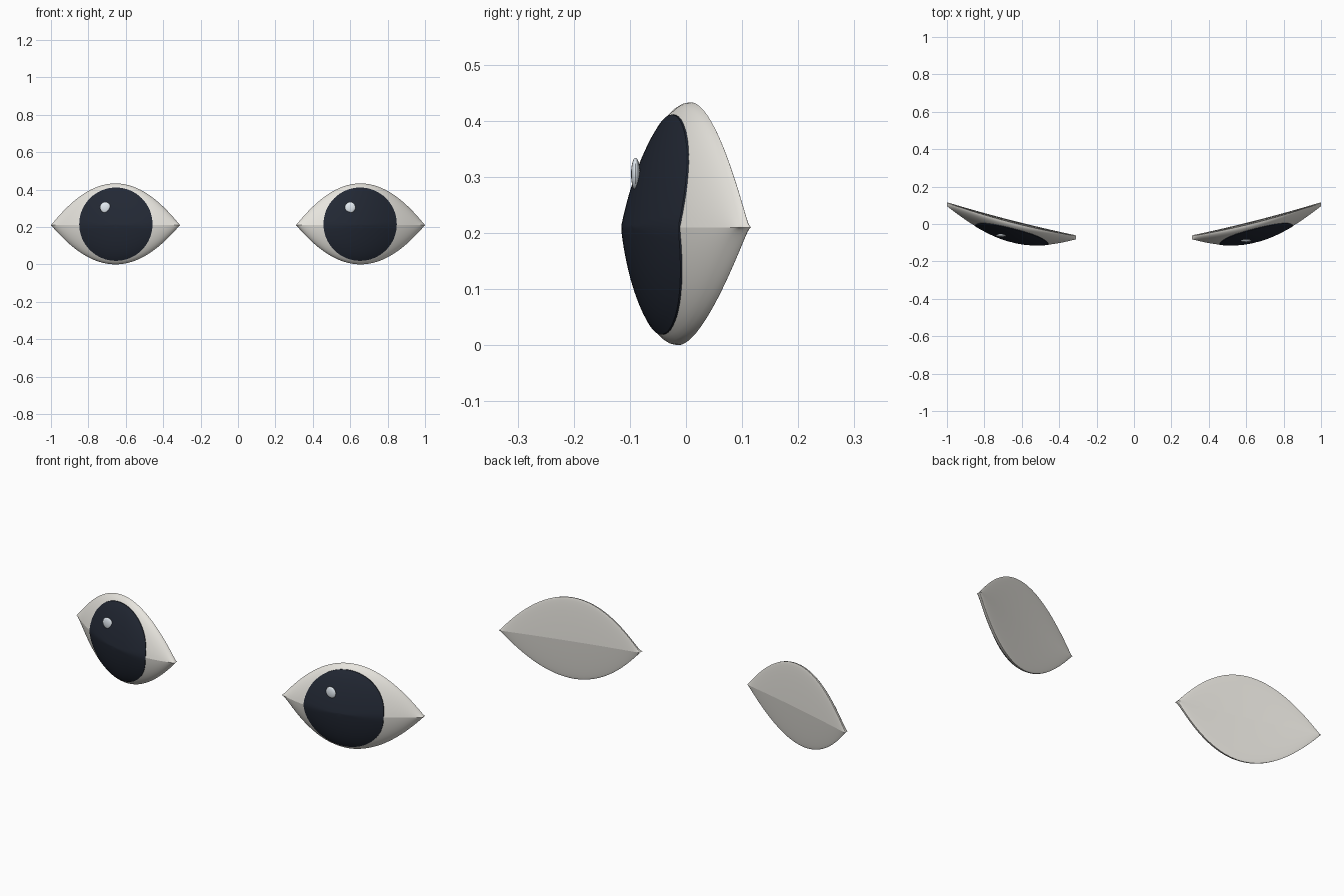
import bpy, bmesh, math

if "Cube" in bpy.data.objects:
    bpy.data.objects.remove(bpy.data.objects["Cube"])

CX, HALF, ZC = 0.655, 0.345, 0.21      # eye centre, half width, corner height
UP, DOWN = 0.223, 0.21                 # lid heights above and below the corners


def section(s):
    """Back ridge y, thickness and lid scale at s in -1..1 across the eye."""
    k = max(0.0, 1 - s * s)
    return 0.02 + 0.0885 * s + 0.008 * s * s, 0.022 + 0.093 * k ** 1.1, k ** 1.03


def surface_y(s, u, front):
    """Depth at s across and u (-1..1) from lower to upper lid."""
    back, thick, k = section(s)
    rim = back - 0.2 * thick
    a = min(1.0, abs(u))
    arc = 1 - math.sqrt(1 - a * a)
    tilt = 0.05 * u * k * UP
    if front:
        mid = back - thick
        return mid + (rim - mid) * (0.35 * a + 0.65 * arc) + tilt
    return back + (rim - back) * (0.7 * a + 0.3 * arc) + tilt


def front_y(x, z):
    s = (x - CX) / HALF
    h = section(s)[2] * (UP if z > ZC else DOWN)
    return surface_y(s, (z - ZC) / h, True)


def material(name, rgb):
    m = bpy.data.materials.new(name)
    m.diffuse_color = (*rgb, 1)
    m.use_nodes = True
    m.node_tree.nodes["Principled BSDF"].inputs["Base Color"].default_value = m.diffuse_color
    return m


def finish(bm, name, mat):
    bmesh.ops.remove_doubles(bm, verts=bm.verts, dist=1e-5)
    bmesh.ops.recalc_face_normals(bm, faces=bm.faces)
    me = bpy.data.meshes.new(name)
    bm.to_mesh(me)
    bm.free()
    me.materials.append(mat)
    ob = bpy.data.objects.new(name, me)
    bpy.context.collection.objects.link(ob)
    bpy.ops.object.select_all(action='DESELECT')
    ob.select_set(True)
    bpy.context.view_layer.objects.active = ob
    bpy.ops.object.shade_smooth_by_angle(angle=math.radians(35))
    return ob


def bridge(bm, a, b):
    n = len(a)
    for i in range(n):
        bm.faces.new((a[i], a[(i + 1) % n], b[(i + 1) % n], b[i]))


# almond eyeball: lens sections swept from corner to corner
def eyeball(side, name, mat, stations=48, ring=48):
    bm = bmesh.new()
    prev = None
    for i in range(stations + 1):
        s = -math.cos(math.pi * i / stations)
        k = section(s)[2]
        loop = []
        for j in range(ring):
            a = 2 * math.pi * j / ring
            u = math.sin(a)
            z = ZC + u * k * (UP if u > 0 else DOWN)
            y = surface_y(s, u, math.cos(a) >= 0)
            loop.append(bm.verts.new((side * (CX + HALF * s), y, z)))
        if prev:
            bridge(bm, prev, loop)
        prev = loop
    # hard crease running between the two corners
    for e in bm.edges:
        if all(abs(v.co.z - ZC) < 1e-6 for v in e.verts):
            e.smooth = False
    return finish(bm, name, mat)


# round iris draped over the front surface, with a short edge sunk into it
def iris(side, name, mat, r=0.196, rings=14, n=64):
    bm = bmesh.new()
    cx, cz = 0.653, 0.215
    prev = None
    for i in range(rings + 2):
        q = r * min(1, max(i, 0.02) / rings)
        lift = -0.003 if i <= rings else 0.004
        loop = []
        for j in range(n):
            a = 2 * math.pi * j / n
            x, z = cx + q * math.cos(a), cz + q * math.sin(a)
            loop.append(bm.verts.new((side * x, front_y(x, z) + lift, z)))
        if prev:
            bridge(bm, prev, loop)
        else:
            bm.faces.new(loop)
        prev = loop
    return finish(bm, name, mat)


# small flattened glint, on the same side of both eyes
def glint(side, name, mat):
    x, z = side * CX - 0.055, 0.305
    bm = bmesh.new()
    bmesh.ops.create_uvsphere(bm, u_segments=24, v_segments=16, radius=1)
    bmesh.ops.scale(bm, vec=(0.028, 0.008, 0.029), verts=bm.verts)
    bmesh.ops.translate(bm, vec=(x, front_y(abs(x), z) - 0.008, z), verts=bm.verts)
    return finish(bm, name, mat)


white = material("eye_white", (0.80, 0.78, 0.73))
dark = material("iris_dark", (0.016, 0.021, 0.034))
shine = material("glint_white", (0.80, 0.86, 0.92))

for side, label in ((1, "right"), (-1, "left")):
    eyeball(side, label + "_eyeball", white)
    iris(side, label + "_iris", dark)
    glint(side, label + "_glint", shine)
